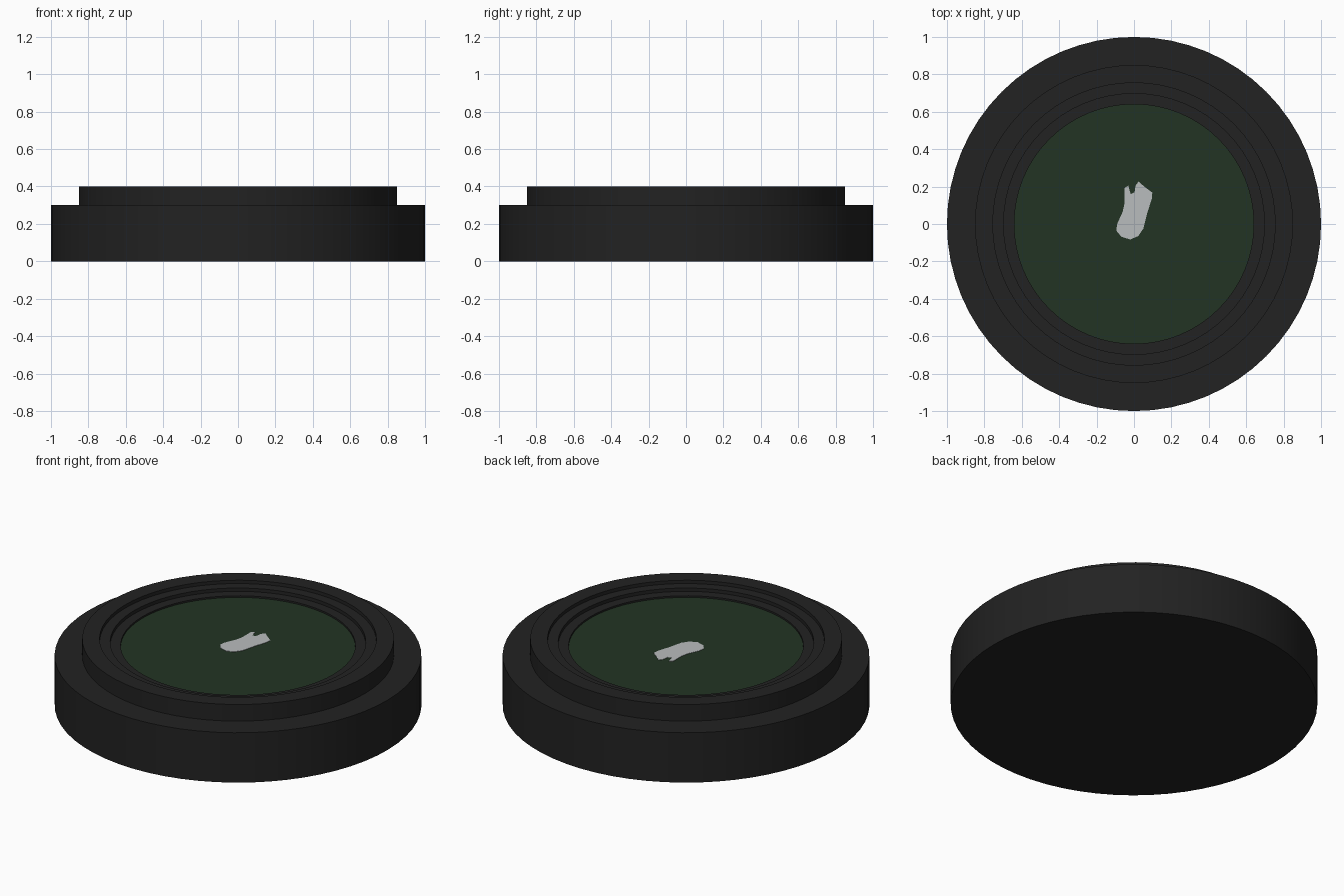
import bpy, bmesh, math

if "Cube" in bpy.data.objects:
    bpy.data.objects.remove(bpy.data.objects["Cube"])

SEGMENTS = 64
GLASS_Z = 0.35


def material(name, rgb):
    mat = bpy.data.materials.new(name)
    mat.diffuse_color = (*rgb, 1.0)
    mat.use_nodes = True
    mat.node_tree.nodes["Principled BSDF"].inputs["Base Color"].default_value = mat.diffuse_color
    return mat


def add_object(name, bm, mat):
    bmesh.ops.recalc_face_normals(bm, faces=bm.faces)
    mesh = bpy.data.meshes.new(name)
    bm.to_mesh(mesh)
    bm.free()
    mesh.materials.append(mat)
    obj = bpy.data.objects.new(name, mesh)
    bpy.context.collection.objects.link(obj)
    return obj


def ring(bm, r, z):
    step = 2 * math.pi / SEGMENTS
    return [bm.verts.new((r * math.cos(i * step), r * math.sin(i * step), z))
            for i in range(SEGMENTS)]


def smooth(obj):
    bpy.ops.object.select_all(action='DESELECT')
    obj.select_set(True)
    bpy.context.view_layer.objects.active = obj
    bpy.ops.object.shade_smooth_by_angle(angle=math.radians(30))


black = material("black_casing", (0.016, 0.016, 0.016))
green = material("dark_green_glass", (0.0159, 0.0343, 0.0168))
grey = material("pale_grey", (0.485, 0.503, 0.515))

# Stepped round casing with a terraced recess in the top
profile = [(1.0, 0.0), (1.0, 0.3), (0.85, 0.3), (0.85, 0.4), (0.755, 0.4),
           (0.755, 0.38), (0.697, 0.38), (0.697, 0.36), (0.64, 0.36),
           (0.64, GLASS_Z)]
bm = bmesh.new()
rings = [ring(bm, r, z) for r, z in profile]
bm.faces.new(rings[0])
for a, b in zip(rings, rings[1:]):
    for i in range(SEGMENTS):
        j = (i + 1) % SEGMENTS
        bm.faces.new((a[i], a[j], b[j], b[i]))
# temporary cap keeps the outward direction unambiguous
cap = bm.faces.new(rings[-1])
bmesh.ops.recalc_face_normals(bm, faces=bm.faces)
bmesh.ops.delete(bm, geom=[cap], context='FACES_ONLY')
smooth(add_object("casing", bm, black))

# Flat glass disc at the bottom of the recess
bm = bmesh.new()
bm.faces.new(ring(bm, 0.64, GLASS_Z))
add_object("glass", bm, green)

# Thin irregular pale patch on the glass
outline = [(-0.05, 0.193), (-0.03, 0.205), (-0.018, 0.16), (0.003, 0.17),
           (0.008, 0.205), (0.025, 0.227), (0.055, 0.2), (0.098, 0.168),
           (0.095, 0.135), (0.07, 0.055), (0.05, -0.025), (0.022, -0.065),
           (-0.02, -0.083), (-0.068, -0.068), (-0.095, -0.035), (-0.09, 0.0),
           (-0.06, 0.067), (-0.05, 0.115)]
bm = bmesh.new()
face = bm.faces.new([bm.verts.new((x, y, GLASS_Z + 0.0005)) for x, y in outline])
ext = bmesh.ops.extrude_face_region(bm, geom=[face])
bmesh.ops.translate(bm, vec=(0, 0, 0.002),
                    verts=[v for v in ext["geom"] if isinstance(v, bmesh.types.BMVert)])
add_object("pale_patch", bm, grey)
